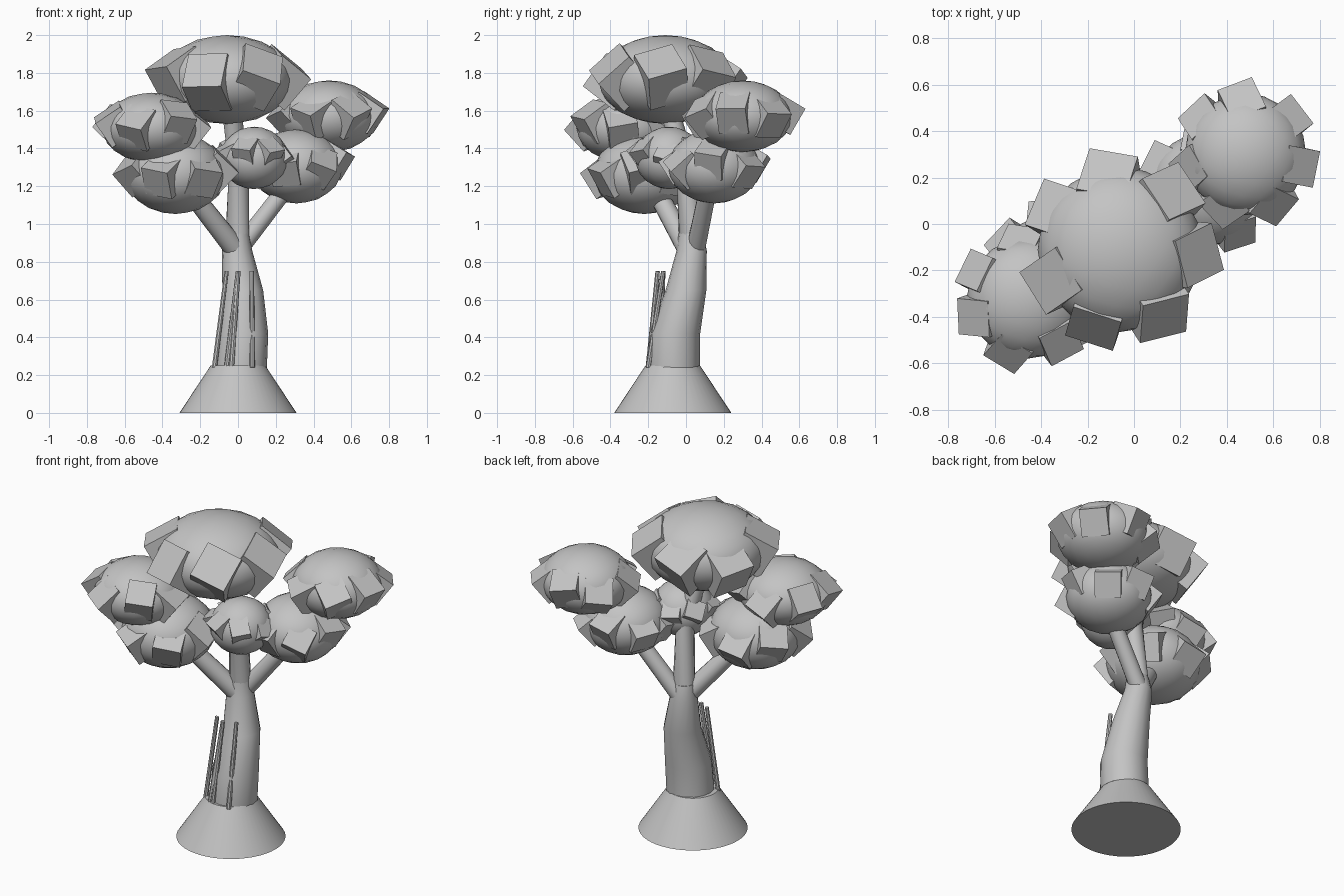
import bpy, bmesh, math, random
from mathutils import Vector, Matrix, Euler

random.seed(11)
default_cube = bpy.data.objects.get("Cube")
if default_cube:
    bpy.data.objects.remove(default_cube, do_unlink=True)

grey = bpy.data.materials.new("plain grey")
grey.use_nodes = True
grey.diffuse_color = (0.55, 0.55, 0.55, 1)
grey.node_tree.nodes["Principled BSDF"].inputs["Base Color"].default_value = grey.diffuse_color


def finish(name, bm, smooth_angle=None):
    """Turn a bmesh into a named, shaded object."""
    bmesh.ops.recalc_face_normals(bm, faces=bm.faces)
    mesh = bpy.data.meshes.new(name)
    bm.to_mesh(mesh)
    bm.free()
    mesh.materials.append(grey)
    obj = bpy.data.objects.new(name, mesh)
    bpy.context.collection.objects.link(obj)
    if smooth_angle:
        bpy.ops.object.select_all(action='DESELECT')
        obj.select_set(True)
        bpy.context.view_layer.objects.active = obj
        bpy.ops.object.shade_smooth_by_angle(angle=math.radians(smooth_angle))
    return obj


def tube(name, stations, sides=16, level=False):
    """Capped tube through (x, y, z, radius) stations."""
    bm = bmesh.new()
    points = [Vector(s[:3]) for s in stations]
    rings = []
    for i, (point, station) in enumerate(zip(points, stations)):
        along = points[min(i + 1, len(points) - 1)] - points[max(i - 1, 0)]
        if level:
            along = Vector((0, 0, 1))
        turn = along.to_track_quat('Z', 'Y')
        ring = []
        for k in range(sides):
            a = math.tau * k / sides
            ring.append(bm.verts.new(point + turn @ Vector((math.cos(a), math.sin(a), 0)) * station[3]))
        rings.append(ring)
    for low, high in zip(rings, rings[1:]):
        for k in range(sides):
            n = (k + 1) % sides
            bm.faces.new((low[k], low[n], high[n], high[k]))
    bm.faces.new(rings[0])
    bm.faces.new(rings[-1])
    return finish(name, bm, 40)


def foliage(name, centre, radius, height, phase=-4):
    """Squashed ball with a ring of tilted blocks set into its rim."""
    centre = Vector(centre)
    bm = bmesh.new()
    bmesh.ops.create_icosphere(bm, subdivisions=3, radius=1)
    bmesh.ops.scale(bm, vec=(radius, radius, height), verts=bm.verts)
    bmesh.ops.translate(bm, vec=centre, verts=bm.verts)
    finish(name, bm, 40)

    bm = bmesh.new()
    count = 7
    for i in range(count):
        spin = math.radians(phase) + math.tau * i / count + random.uniform(-0.05, 0.05)
        tilt = math.radians(48 + random.uniform(-12, 12))
        roll = random.uniform(-0.5, 0.5)
        rim = Vector((math.cos(spin), math.sin(spin), 0)) * radius * 0.77
        rim.z = random.uniform(-0.08, 0.2) * height
        turn = Euler((0, 0, spin)).to_matrix() @ Euler((0, -tilt, 0)).to_matrix() @ Euler((roll, 0, 0)).to_matrix()
        place = Matrix.Translation(centre + rim) @ turn.to_4x4()
        bmesh.ops.create_cube(bm, size=radius * 0.61, matrix=place)
    finish(name + "_blocks", bm)


# Base and trunk
tube("base_mound", [(0, -0.07, 0, 0.31), (0, -0.07, 0.25, 0.145)], 48, True)
tube("trunk", [(0.015, -0.065, 0.24, 0.138), (0.025, -0.06, 0.42, 0.135),
               (0.025, 0, 0.65, 0.108), (-0.005, 0.03, 0.86, 0.08),
               (-0.005, 0.025, 0.95, 0.064)], 16, True)

# Branches
tube("left_branch", [(0, 0.05, 0.86, 0.05), (0.34, 0.14, 1.3, 0.045)])
tube("right_branch", [(0, 0.02, 0.85, 0.058), (-0.33, -0.21, 1.27, 0.048)])
tube("middle_branch", [(-0.005, 0.03, 0.87, 0.065), (0.005, 0, 1.3, 0.054), (-0.04, -0.1, 1.65, 0.05)])

# Thin vines leaning against the trunk
for number, (foot, top) in enumerate([((-0.125, -0.14), (-0.06, -0.12)), ((-0.06, -0.19), (0, -0.15)),
                                      ((-0.035, -0.2), (0.002, -0.15)), ((0.075, -0.2), (0.073, -0.12))]):
    tube(f"vine_{number}", [(*foot, 0.24, 0.014), (*top, 0.75, 0.012)], 8)

# Foliage clumps
foliage("top_foliage", (-0.06, -0.11, 1.765), 0.355, 0.235)
foliage("upper_left_foliage", (0.48, 0.3, 1.57), 0.262, 0.19, -12)
foliage("upper_right_foliage", (-0.46, -0.32, 1.51), 0.26, 0.185)
foliage("lower_right_foliage", (-0.33, -0.22, 1.265), 0.27, 0.212)
foliage("lower_left_foliage", (0.31, 0.15, 1.305), 0.245, 0.196)
foliage("middle_foliage", (0.085, -0.09, 1.35), 0.18, 0.165)
